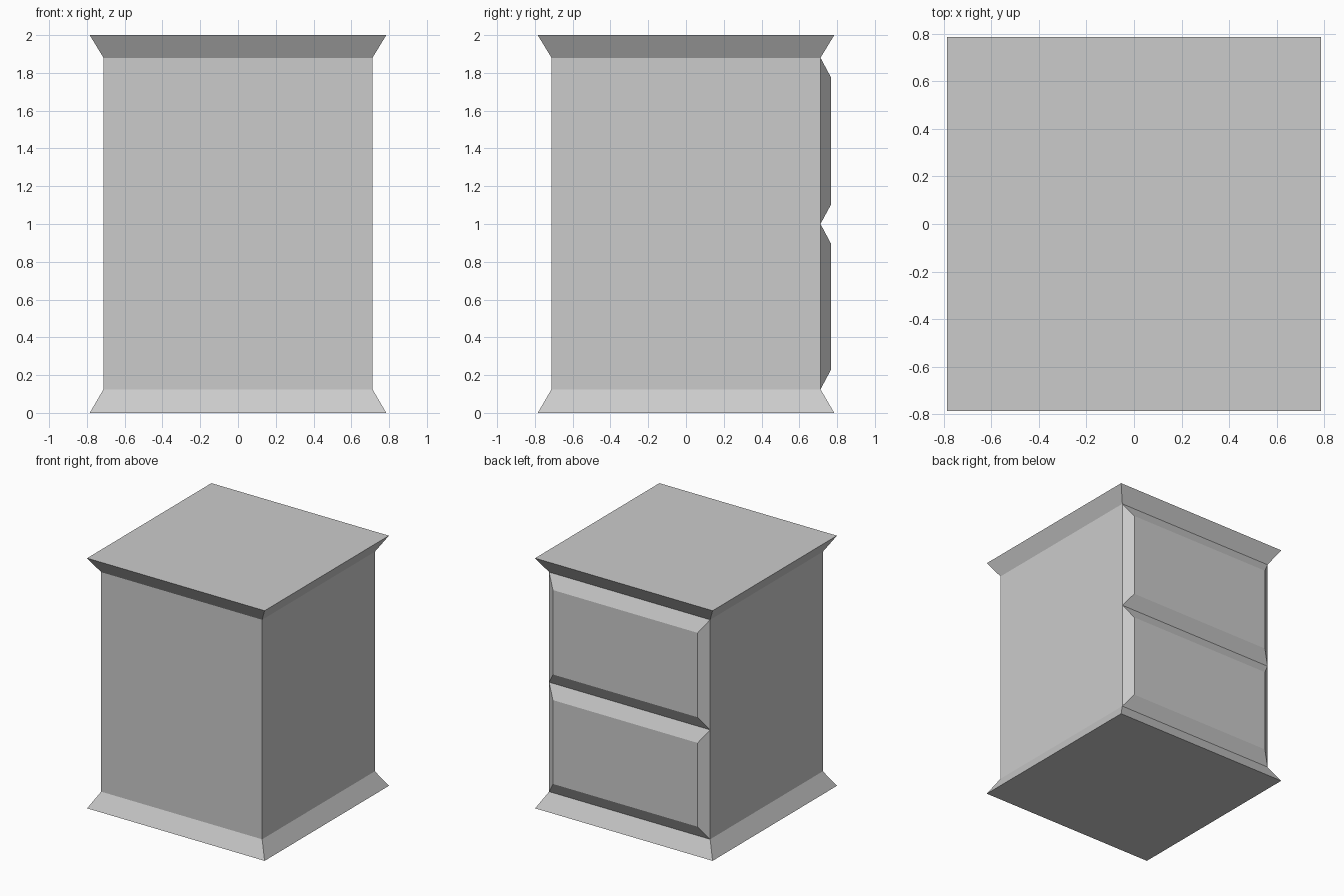
import bpy, bmesh
from mathutils import Vector

if "Cube" in bpy.data.objects:
    bpy.data.objects.remove(bpy.data.objects["Cube"])

BODY = 0.712   # half width of the cabinet body
RIM = 0.785    # half width of the flared top and base
FRONT = 0.767  # how far the drawer fronts reach


def loft(name, rings, cap_start, cap_end, skip=()):
    """Join four-cornered rings with flat quads, leaving out skipped (ring, side) faces."""
    bm = bmesh.new()
    loops = [[bm.verts.new(Vector(p)) for p in ring] for ring in rings]
    for r, (a, b) in enumerate(zip(loops, loops[1:])):
        for i in range(4):
            if (r, i) not in skip:
                j = (i + 1) % 4
                bm.faces.new((a[i], a[j], b[j], b[i]))
    if cap_start:
        bm.faces.new(loops[0][::-1])
    if cap_end:
        bm.faces.new(loops[-1])
    mesh = bpy.data.meshes.new(name)
    bm.to_mesh(mesh)
    bm.free()
    obj = bpy.data.objects.new(name, mesh)
    bpy.context.collection.objects.link(obj)
    return obj


def square(h, z):
    return [(-h, -h, z), (h, -h, z), (h, h, z), (-h, h, z)]


def panel(half_x, y, z0, z1):
    return [(half_x, y, z0), (-half_x, y, z0), (-half_x, y, z1), (half_x, y, z1)]


# Cabinet with flared base and top; its drawer side is closed by the drawers
loft("cabinet", [square(RIM, 0), square(BODY, 0.125), square(BODY, 1.88),
                 square(RIM, 2)], True, True, skip={(1, 2)})

# Two bevelled drawer fronts on the +y side
for name, z0, z1 in (("lower_drawer", 0.125, 1.0), ("upper_drawer", 1.0, 1.88)):
    loft(name, [panel(BODY, BODY, z0, z1),
                panel(BODY - 0.072, FRONT, z0 + 0.102, z1 - 0.103)], False, True)
